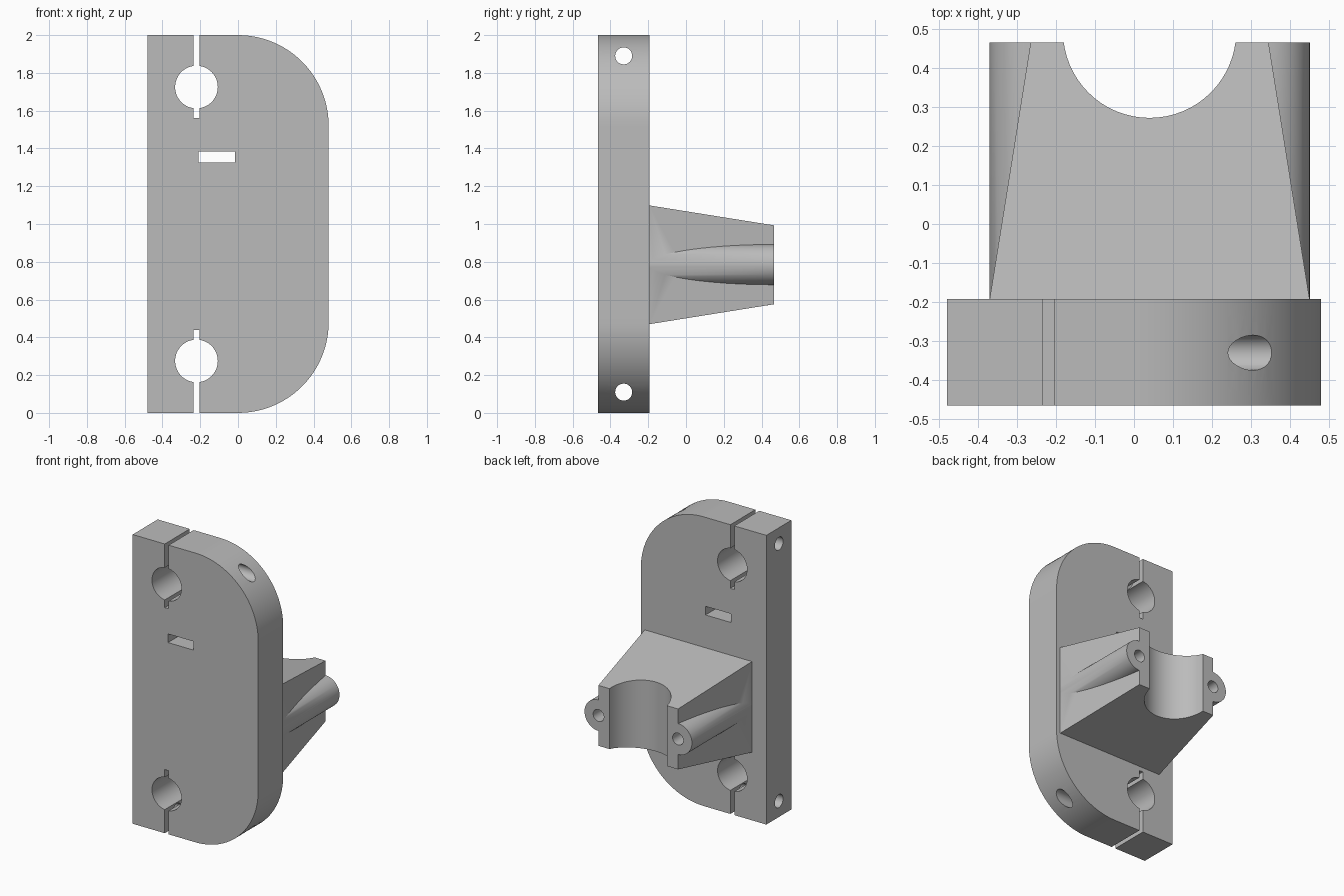
import bpy, bmesh
from math import pi, sin, cos, radians
from mathutils import Vector

if "Cube" in bpy.data.objects:
    bpy.data.objects.remove(bpy.data.objects["Cube"], do_unlink=True)

grey = bpy.data.materials.new("plain_grey")
grey.use_nodes = True
grey.diffuse_color = (0.5, 0.5, 0.5, 1)
grey.node_tree.nodes["Principled BSDF"].inputs["Base Color"].default_value = (0.5, 0.5, 0.5, 1)

FRONT, BACK, REAR = -0.465, -0.192, 0.465   # plate front, plate back, bracket end
MID_Z = 0.785                               # bracket axis height


def make_object(name, bm):
    bmesh.ops.recalc_face_normals(bm, faces=bm.faces)
    mesh = bpy.data.meshes.new(name)
    bm.to_mesh(mesh)
    bm.free()
    mesh.materials.append(grey)
    obj = bpy.data.objects.new(name, mesh)
    bpy.context.collection.objects.link(obj)
    return obj


def loft(name, start, end):
    """Closed solid between two matching rings of points."""
    bm = bmesh.new()
    a = [bm.verts.new(p) for p in start]
    b = [bm.verts.new(p) for p in end]
    bm.faces.new(a)
    bm.faces.new(b)
    for i in range(len(a)):
        j = (i + 1) % len(a)
        bm.faces.new((a[i], a[j], b[j], b[i]))
    return make_object(name, bm)


def rect(x0, x1, z0, z1, y):
    return [(x0, y, z0), (x1, y, z0), (x1, y, z1), (x0, y, z1)]


def box(name, x0, x1, z0, z1):
    return loft(name, rect(x0, x1, z0, z1, -0.6), rect(x0, x1, z0, z1, 0))


def cylinder(name, radius, start, end, sides=48):
    start, end = Vector(start), Vector(end)
    turn = (end - start).to_track_quat('Z', 'Y')
    ring = [turn @ Vector((radius * cos(2 * pi * i / sides), radius * sin(2 * pi * i / sides), 0))
            for i in range(sides)]
    return loft(name, [start + p for p in ring], [end + p for p in ring])


def boolean(target, tool, operation):
    bpy.context.view_layer.objects.active = target
    mod = target.modifiers.new("boolean", 'BOOLEAN')
    mod.operation = operation
    mod.solver = 'EXACT'
    mod.object = tool
    bpy.ops.object.modifier_apply(modifier=mod.name)
    bpy.data.objects.remove(tool, do_unlink=True)


def smooth(obj):
    bpy.ops.object.select_all(action='DESELECT')
    obj.select_set(True)
    bpy.context.view_layer.objects.active = obj
    bpy.ops.object.shade_smooth_by_angle(angle=radians(30))


# Clamp plate: square on one side, large rounded corners on the other
outline = [(-0.48, 2), (-0.48, 0)]
for centre_z, first in ((0.48, -90), (1.52, 0)):
    for i in range(25):
        a = radians(first + 90 * i / 24)
        outline.append((0.48 * cos(a), centre_z + 0.48 * sin(a)))
plate = loft("clamp_plate", [(x, FRONT, z) for x, z in outline], [(x, BACK, z) for x, z in outline])

# Rod holes, clamping slits and cross bolt holes, mirrored top to bottom
for side in (-1, 1):
    def height(d):
        return 1 + side * d
    rod_z, bolt_z = height(0.725), height(0.89)
    slit = sorted((height(0.56), height(1.1)))
    boolean(plate, cylinder("rod_hole", 0.113, (-0.22, -0.6, rod_z), (-0.22, 0, rod_z)), 'DIFFERENCE')
    boolean(plate, box("slit", -0.235, -0.205, *slit), 'DIFFERENCE')
    boolean(plate, cylinder("bolt_hole", 0.045, (-0.6, -0.33, bolt_z), (0.6, -0.33, bolt_z), 32), 'DIFFERENCE')

# Belt slot
boolean(plate, box("belt_slot", -0.21, -0.015, 1.325, 1.385), 'DIFFERENCE')
smooth(plate)

# Tapered bracket
bracket = loft("bracket", rect(-0.37, 0.45, 0.47, 1.098, BACK), rect(-0.265, 0.345, 0.575, 0.993, REAR))

# Screw bosses on both flanks, then the half-round saddle and the screw holes
for x in (-0.264, 0.344):
    boolean(bracket, cylinder("boss", 0.107, (x, BACK, MID_Z), (x, REAR, MID_Z)), 'UNION')
boolean(bracket, cylinder("saddle", 0.222, (0.04, 0.494, 0.2), (0.04, 0.494, 1.4), 64), 'DIFFERENCE')
for x in (-0.264, 0.344):
    boolean(bracket, cylinder("screw_hole", 0.041, (x, 0, MID_Z), (x, 0.6, MID_Z), 32), 'DIFFERENCE')
smooth(bracket)
